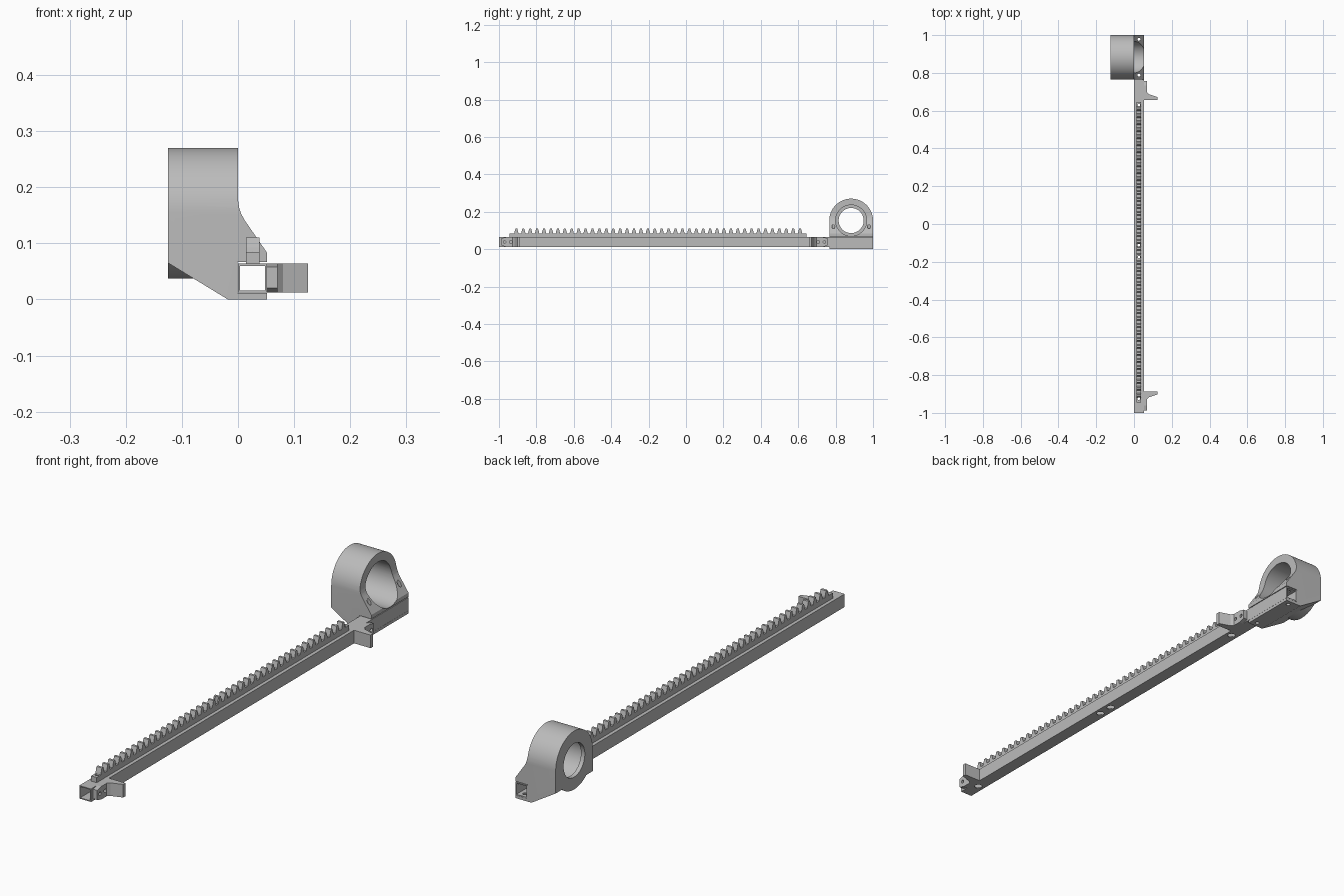
import bpy, bmesh, math

cube = bpy.data.objects.get("Cube")
if cube:
    bpy.data.objects.remove(cube, do_unlink=True)

grey = bpy.data.materials.new("light_grey")
grey.use_nodes = True
grey.diffuse_color = (0.5, 0.5, 0.5, 1)
grey.node_tree.nodes["Principled BSDF"].inputs["Base Color"].default_value = (0.5, 0.5, 0.5, 1)


def prism(name, pts, axis, a, b):
    """Extrude a 2D outline along an axis from a to b."""
    place = {"x": lambda p, t: (t, p[0], p[1]),
             "y": lambda p, t: (p[0], t, p[1]),
             "z": lambda p, t: (p[0], p[1], t)}[axis]
    bm = bmesh.new()
    ends = [[bm.verts.new(place(p, t)) for p in pts] for t in (a, b)]
    for end in ends:
        bm.faces.new(end)
    n = len(pts)
    for i in range(n):
        j = (i + 1) % n
        bm.faces.new((ends[0][i], ends[0][j], ends[1][j], ends[1][i]))
    bmesh.ops.recalc_face_normals(bm, faces=bm.faces)
    me = bpy.data.meshes.new(name)
    bm.to_mesh(me)
    bm.free()
    me.materials.append(grey)
    ob = bpy.data.objects.new(name, me)
    bpy.context.collection.objects.link(ob)
    return ob


def rect(x0, x1, y0, y1):
    return [(x0, y0), (x1, y0), (x1, y1), (x0, y1)]


def circle(cx, cy, r, n=24):
    return [(cx + r * math.cos(2 * math.pi * i / n), cy + r * math.sin(2 * math.pi * i / n))
            for i in range(n)]


def activate(ob):
    bpy.ops.object.select_all(action="DESELECT")
    ob.select_set(True)
    bpy.context.view_layer.objects.active = ob


def boolean(ob, tool, operation="DIFFERENCE"):
    """Apply a boolean and discard the tool object."""
    mod = ob.modifiers.new("cut", "BOOLEAN")
    mod.operation, mod.solver, mod.object = operation, "EXACT", tool
    activate(ob)
    bpy.ops.object.modifier_apply(modifier=mod.name)
    bpy.data.objects.remove(tool, do_unlink=True)


MID = 0.026                 # tube centre in x
LOW, HIGH = 0.012, 0.064    # tube bottom and top
RING_Y, RING_Z, RING_R = 0.883, 0.153, 0.117
holder_holes = (0.788, 0.978)
rack_holes = (-0.925, -0.175, -0.112, 0.63)

# Square tube with drilled holes
tube = prism("square_tube", rect(0, 0.052, LOW, HIGH), "y", -1, 1)
boolean(tube, prism("bore", rect(0.004, 0.048, LOW + 0.004, HIGH - 0.004), "y", -1.1, 1.1))
for y in rack_holes:
    boolean(tube, prism("drill", circle(MID, y, 0.007), "z", 0.05, 0.1))
    boolean(tube, prism("access", circle(MID, y, 0.015), "z", 0, 0.03))
for y in holder_holes:
    boolean(tube, prism("drill", circle(MID, y, 0.008), "z", -0.1, 0.2))

# Ring holder: arch outline trimmed by its side profile
arch = [(RING_Y + RING_R * math.cos(math.pi * i / 40), RING_Z + RING_R * math.sin(math.pi * i / 40))
        for i in range(41)]
arch += [(RING_Y - RING_R, 0), (RING_Y + RING_R, 0)]
holder = prism("ring_holder", arch, "x", -0.125, 0.052)
side = [(-0.2, 0.3), (0, 0.3), (0, 0.178), (0.002, 0.164), (0.006, 0.152), (0.012, 0.141),
        (0.052, 0.083), (0.06, 0.07), (0.06, -0.01), (-0.003, -0.01), (-0.018, 0), (-0.2, 0.111)]
boolean(holder, prism("trim", side, "y", 0.7, 1.1), "INTERSECT")
boolean(holder, prism("barrel", circle(RING_Y, RING_Z, RING_R - 0.001, 80), "x", -0.125, -0.001), "UNION")
boolean(holder, prism("wide_bore", circle(RING_Y, RING_Z, 0.083, 64), "x", -0.108, 0.1))
boolean(holder, prism("lip_bore", circle(RING_Y, RING_Z, 0.067, 64), "x", -0.2, 0.1))
boolean(holder, prism("channel", rect(-0.001, 0.1, LOW - 0.0005, 0.067), "y", 0.7, 1.1))
for y in holder_holes:
    boolean(holder, prism("drill", circle(MID, y, 0.008), "z", -0.1, 0.2))
activate(holder)
bpy.ops.object.shade_smooth_by_angle(angle=math.radians(25))

# Toothed rack in two lengths: base strip with tapered teeth
START, SPLIT, END = -0.945, -0.144, 0.645
BASE, TIP = 0.085, 0.11
TEETH = 42
first, last = -0.907, 0.61
pitch = (last - first) / (TEETH - 1)
centres = [first + i * pitch for i in range(TEETH)]
for name, a, b in (("front_rack", START, SPLIT), ("rear_rack", SPLIT, END)):
    outline = [(a, HIGH), (a, BASE)]
    for c in centres:
        if a < c < b:
            outline += [(c - 0.3 * pitch, BASE), (c - 0.26 * pitch, BASE + 0.008),
                        (c - 0.13 * pitch, TIP), (c + 0.13 * pitch, TIP),
                        (c + 0.26 * pitch, BASE + 0.008), (c + 0.3 * pitch, BASE)]
    outline += [(b, BASE), (b, HIGH)]
    rack = prism(name, outline, "x", 0.014, 0.038)
    for y in rack_holes:
        if a < y < b:
            boolean(rack, prism("drill", circle(MID, y, 0.007), "z", 0, 0.2))

# Side brackets: tapered mounting plate with a projecting fin, mirrored end to end
for name, y0, s in (("front_bracket", -0.887, -1), ("rear_bracket", 0.657, 1)):
    def along(d):
        return y0 + s * d
    plan = [(0.052, along(0)), (0.125, along(0)), (0.125, along(0.015)),
            (0.08, along(0.03)), (0.07, along(0.04)), (0.07, along(0.1)), (0.052, along(0.1))]
    bracket = prism(name, plan, "z", LOW, HIGH)
    shape = [(along(-0.01), LOW), (along(0.075), LOW), (along(0.1), LOW + 0.008),
             (along(0.11), LOW + 0.008), (along(0.11), HIGH - 0.006),
             (along(0.1), HIGH - 0.006), (along(0.075), HIGH), (along(-0.01), HIGH)]
    boolean(bracket, prism("taper", shape, "x", 0, 0.2), "INTERSECT")
    for d in (0.05, 0.083):
        boolean(bracket, prism("screw_hole", circle(along(d), 0.038, 0.007), "x", 0.04, 0.1))
